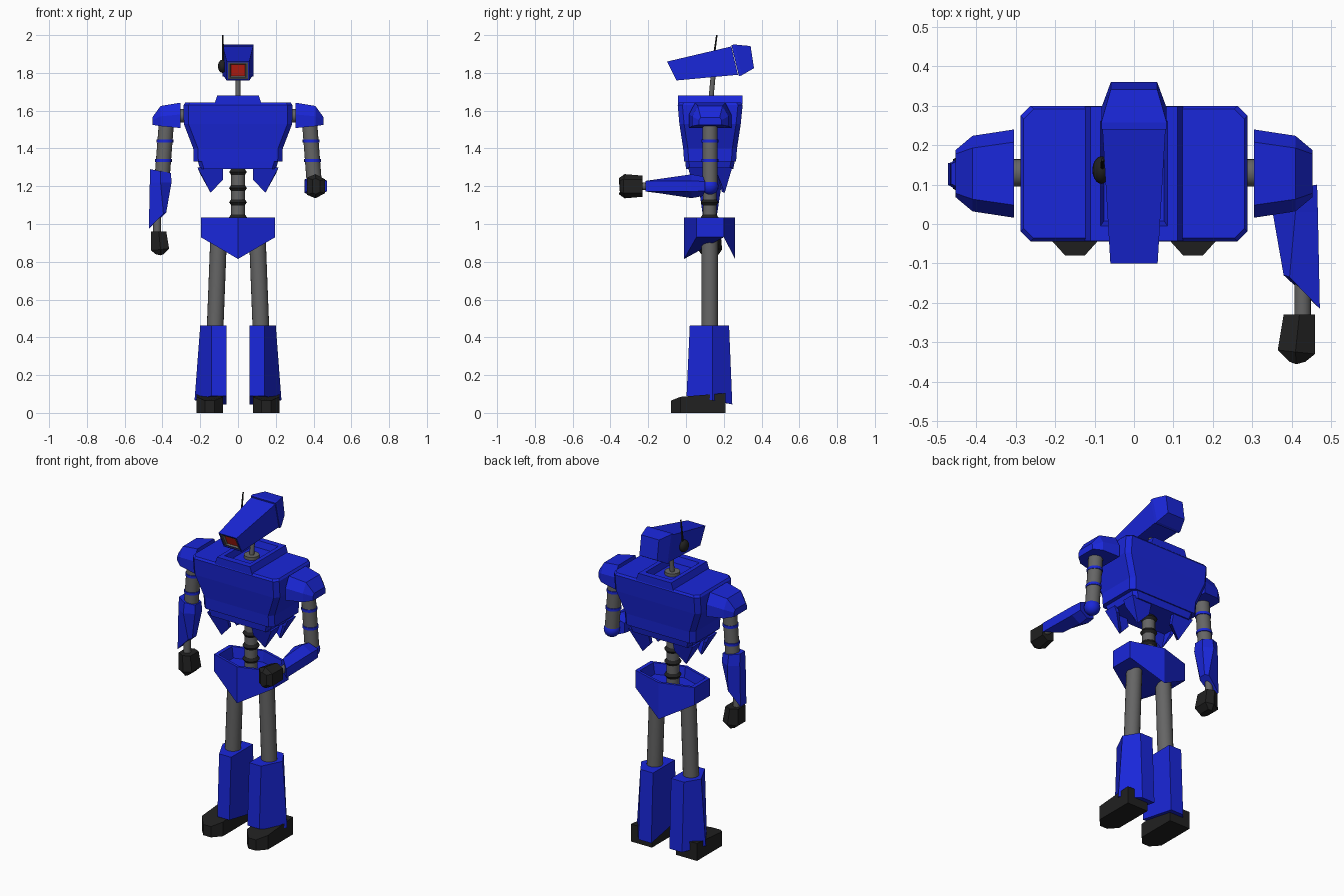
import bpy, bmesh, math
from mathutils import Vector

if "Cube" in bpy.data.objects:
    bpy.data.objects.remove(bpy.data.objects["Cube"])


def material(name, rgb):
    m = bpy.data.materials.new(name)
    m.diffuse_color = (*rgb, 1)
    m.use_nodes = True
    m.node_tree.nodes["Principled BSDF"].inputs["Base Color"].default_value = m.diffuse_color
    return m


BLUE = material("blue", (0.01, 0.02, 0.7))
DARK = material("dark", (0.015, 0.015, 0.015))
GREY = material("grey", (0.13, 0.13, 0.13))
RED = material("red", (0.75, 0.02, 0.01))


def loft(name, rings, mat, closed=False):
    """Flat-faced skin through point rings, capped unless the rings loop."""
    bm = bmesh.new()
    vs = [[bm.verts.new(p) for p in r] for r in rings]
    n = len(vs[0])
    pairs = list(zip(vs, vs[1:])) + ([(vs[-1], vs[0])] if closed else [])
    for a, b in pairs:
        for i in range(n):
            j = (i + 1) % n
            bm.faces.new((a[i], a[j], b[j], b[i]))
    if not closed:
        bm.faces.new(vs[0][::-1])
        bm.faces.new(vs[-1])
    bmesh.ops.recalc_face_normals(bm, faces=bm.faces)
    me = bpy.data.meshes.new(name)
    bm.to_mesh(me)
    bm.free()
    me.materials.append(mat)
    ob = bpy.data.objects.new(name, me)
    bpy.context.collection.objects.link(ob)
    return ob


def rod(name, a, b, r, mat, r2=None, sides=20):
    a, b = Vector(a), Vector(b)
    d = b - a
    bpy.ops.mesh.primitive_cone_add(vertices=sides, radius1=r, radius2=r if r2 is None else r2,
                                    depth=d.length, location=(a + b) / 2,
                                    rotation=d.to_track_quat('Z', 'Y').to_euler())
    finish(name, mat)


def ball(name, loc, r, mat, scale=(1, 1, 1)):
    bpy.ops.mesh.primitive_uv_sphere_add(segments=20, ring_count=10, radius=r, location=loc)
    bpy.context.object.scale = scale
    finish(name, mat)


def finish(name, mat):
    ob = bpy.context.object
    ob.name = name
    ob.data.materials.append(mat)
    bpy.ops.object.shade_smooth_by_angle()


def slab(hx, y0, y1, z, c=0.0):
    """Rectangle outline with chamfered corners at height z."""
    if not c:
        return [(-hx, y0, z), (hx, y0, z), (hx, y1, z), (-hx, y1, z)]
    return [(-hx + c, y0, z), (hx - c, y0, z), (hx, y0 + c, z), (hx, y1 - c, z),
            (hx - c, y1, z), (-hx + c, y1, z), (-hx, y1 - c, z), (-hx, y0 + c, z)]


# Torso, collar and skirt
loft("torso", [slab(0.235, -0.01, 0.265, 1.33, 0.025), slab(0.237, -0.015, 0.27, 1.40, 0.025),
               slab(0.287, -0.035, 0.29, 1.53, 0.025), slab(0.288, -0.044, 0.30, 1.63, 0.025),
               slab(0.28, -0.036, 0.292, 1.642, 0.025)], BLUE)
loft("collar", [slab(0.125, -0.043, 0.298, 1.635), slab(0.11, -0.043, 0.298, 1.68),
                slab(0.085, -0.005, 0.262, 1.68), slab(0.075, 0.01, 0.25, 1.635)], BLUE, True)
loft("skirt_band", [slab(0.20, 0.0, 0.25, 1.29, 0.02), slab(0.215, -0.005, 0.26, 1.34, 0.02)], BLUE)

# Four pointed skirt plates, one wrapped round each corner
TOP = [(.08, .01), (.215, .01), (.215, .09), (.19, .09), (.19, .035), (.08, .035)]
TIP = [(.08, .03, 1.235), (.145, .05, 1.165), (.2, .09, 1.265),
       (.18, .09, 1.265), (.145, .065, 1.17), (.08, .05, 1.235)]
for sx in (-1, 1):
    for back in (0, 1):
        def place(x, y, z):
            return (sx * x, 0.255 - y if back else y, z)
        loft("skirt_plate", [[place(x, y, 1.30) for x, y in TOP], [place(*p) for p in TIP]], BLUE)

# Spine with dark rings
rod("spine", (0, .125, .96), (0, .125, 1.33), 0.036, GREY)
for z in (1.275, 1.19, 1.115, 1.035):
    rod("spine_ring", (0, .125, z - .016), (0, .125, z), 0.036, DARK, 0.047)
    rod("spine_ring", (0, .125, z), (0, .125, z + .016), 0.047, DARK, 0.036)

# Pelvis: hollow-topped hexagonal wedge
HEX = [(0, -.01), (.197, .055), (.197, .2), (0, .26), (-.197, .2), (-.197, .055)]


def hexring(k, z):
    return [(x * k, .125 + (y - .125) * k, z) for x, y in HEX]


loft("pelvis", [[(x, y, .93 if x else .815) for x, y in HEX], hexring(1, 1.035),
                hexring(.88, 1.035), hexring(.82, .97)], BLUE)

# Legs
for s in (-1, 1):
    rod("thigh", (s * .103, .125, .92), (s * .125, .125, .35), 0.044, GREY)

    def shin(x1, y0, y1, zf, zb):
        zm = (zf + zb) / 2
        return [(s * .06, y0, zf), (s * .14, y0, zf), (s * x1, .14, zm),
                (s * .145, y1, zb), (s * .06, y1, zb)]
    loft("shin", [shin(.23, .003, .245, .09, .045), shin(.20, .02, .228, .462, .462)], BLUE)
    plan = [(.08, .21, .105), (.08, -.03, .085), (.125, -.08, .065),
            (.175, -.08, .065), (.22, -.03, .085), (.22, .21, .105)]
    loft("shoe", [[(s * x, y, 0) for x, y, z in plan], [(s * x, y, z) for x, y, z in plan]], DARK)

# Arms: the left one (+x) is bent forward, the other hangs
for s, bent in ((1, True), (-1, False)):
    rod("shoulder_axle", (s * .25, .13, 1.573), (s * .33, .13, 1.573), 0.035, GREY)

    def arch(x, w, wt, zt, zm, zb):
        return [(s * x, .128 + y, z) for y, z in
                ((-w, zb), (-w, zm), (-wt, zt), (wt, zt), (w, zm), (w, zb))]
    loft("shoulder", [arch(.305, .112, .08, 1.642, 1.58, 1.508),
                      arch(.41, .096, .065, 1.625, 1.57, 1.518),
                      arch(.453, .06, .05, 1.565, 1.55, 1.525)], BLUE)
    top, bottom = Vector((s * .378, .127, 1.55)), Vector((s * .405, .127, 1.20))
    rod("upper_arm", top, bottom, 0.04, GREY)
    for z in (1.44, 1.335):
        p = top.lerp(bottom, (1.55 - z) / .35)
        rod("arm_band", p + Vector((0, 0, .008)), p - Vector((0, 0, .008)), 0.044, BLUE)
    ball("elbow", bottom, 0.045, BLUE)

    def put(x, t, d):
        return (s * x, .10 - d, 1.20 + t) if bent else (s * x, .127 - t, 1.29 - d)

    def section(inner, mid, outer):
        """Six-sided ring from (x, half height, distance) triples."""
        pts = [inner, mid, outer]
        return ([put(x, t, d) for x, t, d in pts] +
                [put(x, -t, d) for x, t, d in reversed(pts)])
    loft("forearm", [section((.355, .03, .02), (.41, .052, .01), (.465, .025, 0)),
                     section((.352, .035, .07), (.41, .063, .07), (.467, .028, .07)),
                     section((.38, .02, .23), (.395, .038, .235), (.472, .028, .315))], BLUE)
    rod("wrist", put(.428, 0, .2), put(.428, 0, .34), 0.021, GREY)
    loft("hand", [section((.38, .04, .33), (.42, .056, .33), (.46, .035, .33)),
                  section((.365, .045, .42), (.41, .064, .425), (.46, .037, .43)),
                  section((.395, .035, .45), (.412, .042, .456), (.435, .03, .45))], DARK)

# Neck
rod("neck_base", (0, .13, 1.635), (0, .13, 1.66), 0.042, GREY)
rod("neck", (0, .13, 1.64), (0, .147, 1.82), 0.013, GREY)


# Head: tilted camera-like box with recessed eye
def quad(hw, top, bot):
    return [(-hw, *top), (hw, *top), (hw, *bot), (-hw, *bot)]


def face(k, depth):
    """Front outline scaled by k and pushed back into the head."""
    cy, cz = -.075 + .97 * depth, 1.81 + .24 * depth
    return quad(.06 * k, (cy - .025 * k, cz + .05 * k), (cy + .025 * k, cz - .05 * k))


loft("head", [quad(.08, (.24, 1.94), (.275, 1.79)), face(1, 0), face(.88, 0), face(.88, .02)], BLUE)
loft("head_back", [quad(.083, (.24, 1.948), (.28, 1.782)), quad(.083, (.258, 1.95), (.295, 1.787)),
                   quad(.059, (.342, 1.942), (.36, 1.825))], BLUE)
loft("eye_frame", [face(.88, .022), face(.88, .004), face(.7, .004), face(.6, .018), face(.6, .022)],
     GREY, True)
loft("eye", [face(.62, .022), face(.62, .014)], RED)

# Ear and antenna
ball("ear", (-.083, .137, 1.835), 0.035, DARK, (.65, 1, 1))
rod("antenna", (-.08, .14, 1.83), (-.08, .163, 2.0), 0.006, DARK, 0.004, 8)
